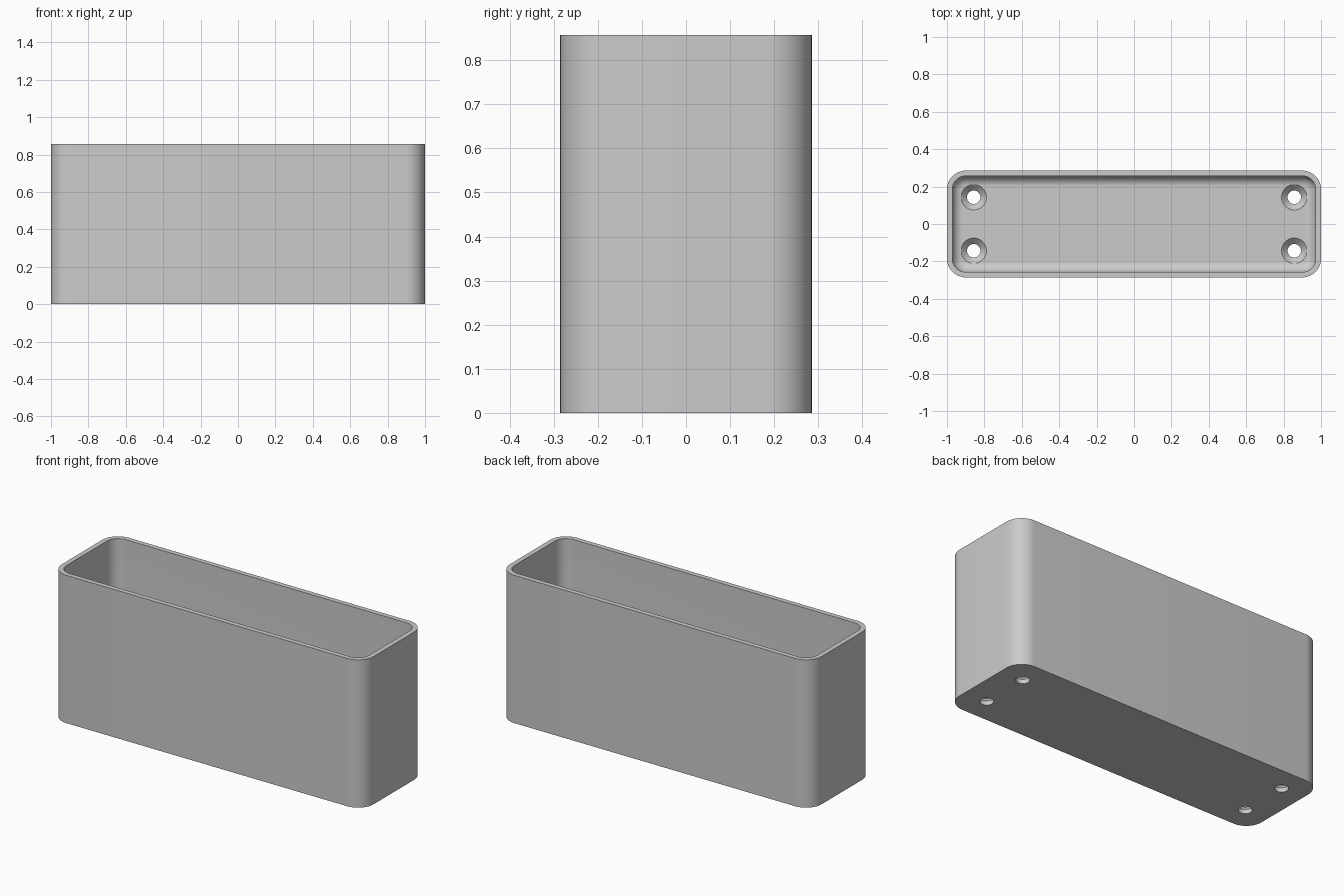
import bpy, bmesh, math

cube = bpy.data.objects.get("Cube")
if cube:
    bpy.data.objects.remove(cube, do_unlink=True)

LENGTH, WIDTH, HEIGHT = 2.0, 0.571, 0.857
CORNER, WALL, FLOOR, FILLET = 0.1, 0.0286, 0.057, 0.057
HOLE, SINK = 0.036, 0.068

grey = bpy.data.materials.new("light grey plastic")
grey.use_nodes = True
grey.diffuse_color = (0.6, 0.6, 0.6, 1)
grey.node_tree.nodes["Principled BSDF"].inputs["Base Color"].default_value = (0.6, 0.6, 0.6, 1)


def rounded_ring(bm, inset, z, steps=12):
    """Rounded rectangle of vertices, inset from the outer outline."""
    r = CORNER - inset
    cx, cy = LENGTH / 2 - CORNER, WIDTH / 2 - CORNER
    ring = []
    for q, (sx, sy) in enumerate([(1, 1), (-1, 1), (-1, -1), (1, -1)]):
        for i in range(steps + 1):
            a = (q + i / steps) * math.pi / 2
            ring.append(bm.verts.new((sx * cx + r * math.cos(a),
                                      sy * cy + r * math.sin(a), z)))
    return ring


def circle_ring(bm, x, y, r, z, sides=40):
    return [bm.verts.new((x + r * math.cos(2 * math.pi * i / sides),
                          y + r * math.sin(2 * math.pi * i / sides), z))
            for i in range(sides)]


def skin(bm, rings):
    """Close a stack of rings into a solid."""
    for a, b in zip(rings, rings[1:]):
        for i in range(len(a)):
            j = (i + 1) % len(a)
            bm.faces.new((a[i], a[j], b[j], b[i]))
    bm.faces.new(rings[0][::-1])
    bm.faces.new(rings[-1])


def finish(bm, name):
    bmesh.ops.recalc_face_normals(bm, faces=bm.faces[:])
    mesh = bpy.data.meshes.new(name)
    bm.to_mesh(mesh)
    bm.free()
    mesh.materials.append(grey)
    obj = bpy.data.objects.new(name, mesh)
    bpy.context.collection.objects.link(obj)
    return obj


# Open box: outer wall, rim, inner wall, filleted floor
bm = bmesh.new()
profile = [(0, 0), (0, HEIGHT), (WALL, HEIGHT)]
for i in range(9):
    a = i / 8 * math.pi / 2
    profile.append((WALL + FILLET * (1 - math.cos(a)),
                    FLOOR + FILLET * (1 - math.sin(a))))
skin(bm, [rounded_ring(bm, inset, z) for inset, z in profile])
box = finish(bm, "open_box")

# Countersunk screw holes in the floor
bm = bmesh.new()
for x in (-0.857, 0.857):
    for y in (-0.143, 0.143):
        skin(bm, [circle_ring(bm, x, y, r, z) for r, z in (
            (HOLE, -0.05), (HOLE, FLOOR - (SINK - HOLE)),
            (SINK, FLOOR), (SINK, FLOOR + 0.03))])
cutter = finish(bm, "screw_hole_cutter")
cutter.hide_render = True

cut = box.modifiers.new("screw holes", 'BOOLEAN')
cut.operation = 'DIFFERENCE'
cut.solver = 'EXACT'
cut.object = cutter

bpy.ops.object.select_all(action='DESELECT')
box.select_set(True)
bpy.context.view_layer.objects.active = box
bpy.ops.object.modifier_apply(modifier=cut.name)
bpy.data.objects.remove(cutter, do_unlink=True)
bpy.ops.object.shade_smooth_by_angle(angle=math.radians(30))
